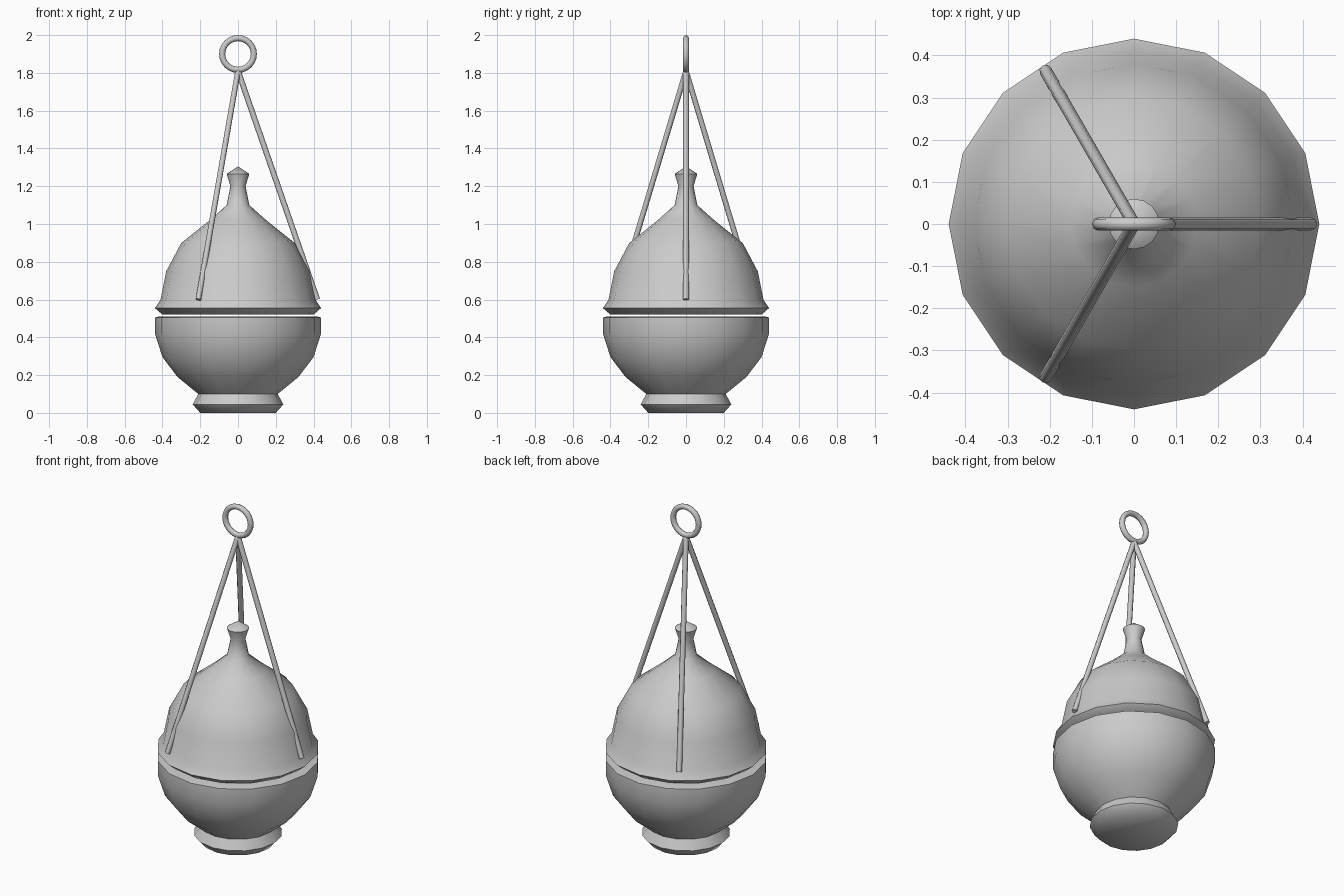
import bpy, bmesh, math
from mathutils import Vector

if "Cube" in bpy.data.objects:
    bpy.data.objects.remove(bpy.data.objects["Cube"])

def smooth(ob, angle):
    bpy.ops.object.select_all(action='DESELECT')
    ob.select_set(True)
    bpy.context.view_layer.objects.active = ob
    bpy.ops.object.shade_smooth_by_angle(angle=math.radians(angle))

def lathe(name, profile, sides=16):
    """Revolve (radius, z) points around z; ends are closed at the axis."""
    bm = bmesh.new()
    rings = []
    for r, z in profile:
        n = 1 if r == 0 else sides
        rings.append([bm.verts.new((r * math.cos(2 * math.pi * i / sides),
                                    r * math.sin(2 * math.pi * i / sides), z)) for i in range(n)])
    for a, b in zip(rings, rings[1:]):
        for i in range(sides):
            j = (i + 1) % sides
            quad = [a[i % len(a)], a[j % len(a)], b[j % len(b)], b[i % len(b)]]
            bm.faces.new(list(dict.fromkeys(quad)))
    bmesh.ops.recalc_face_normals(bm, faces=bm.faces)
    me = bpy.data.meshes.new(name)
    bm.to_mesh(me)
    bm.free()
    ob = bpy.data.objects.new(name, me)
    bpy.context.collection.objects.link(ob)
    smooth(ob, 50)
    return ob

def rod(name, a, b, radius):
    a, b = Vector(a), Vector(b)
    d = b - a
    bpy.ops.mesh.primitive_cylinder_add(vertices=8, radius=radius, depth=d.length,
                                        location=(a + b) / 2,
                                        rotation=d.to_track_quat('Z', 'Y').to_euler())
    ob = bpy.context.object
    ob.name = name
    smooth(ob, 50)

# Footed bowl
lathe("bowl", [(0, 0), (.20, 0), (.24, .045), (.21, .10), (.32, .19),
               (.40, .295), (.44, .42), (.44, .505), (.42, .51), (0, .51)])

# Domed lid with finial
lathe("lid", [(0, .52), (.40, .52), (.44, .555), (.41, .60), (.38, .75), (.30, .90),
              (.15, 1.02), (.06, 1.10), (.04, 1.20), (.06, 1.265), (0, 1.305)])

# Three hanging rods
for i in range(3):
    t = i * 2 * math.pi / 3
    rod(f"hanging_rod_{i + 1}", (.42 * math.cos(t), .42 * math.sin(t), .60), (0, 0, 1.81), .015)

# Hanging ring
bpy.ops.mesh.primitive_torus_add(major_radius=.084, minor_radius=.016, major_segments=24,
                                 minor_segments=8, location=(0, 0, 1.9),
                                 rotation=(math.pi / 2, 0, 0))
bpy.context.object.name = "hanging_ring"
smooth(bpy.context.object, 60)
